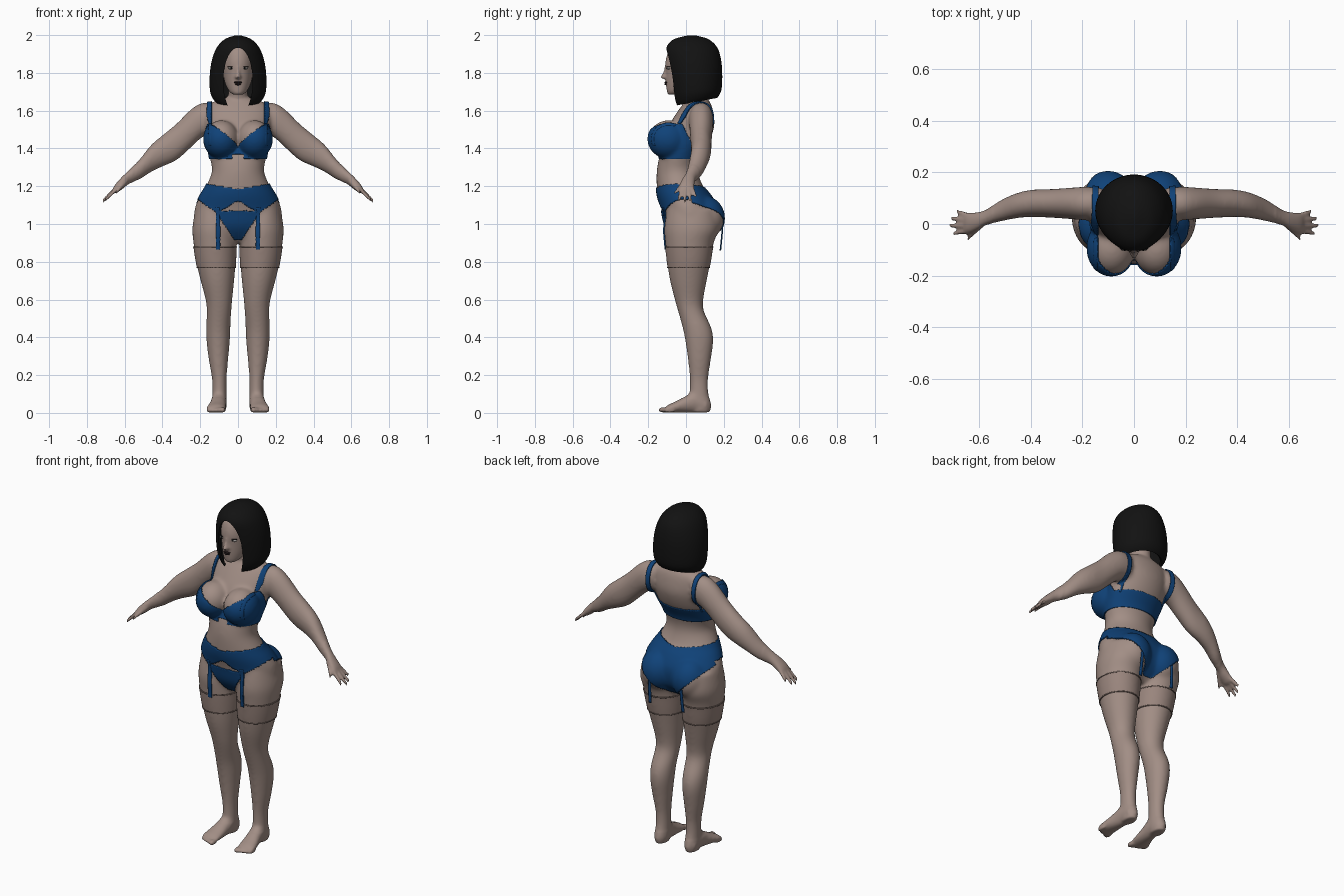
import bpy, bmesh, math
from mathutils import Matrix, Vector

if "Cube" in bpy.data.objects:
    bpy.data.objects.remove(bpy.data.objects["Cube"], do_unlink=True)


def material(name, color):
    m = bpy.data.materials.new(name)
    m.use_nodes = True
    m.diffuse_color = (*color, 1)
    bsdf = m.node_tree.nodes["Principled BSDF"]
    bsdf.inputs["Base Color"].default_value = (*color, 1)
    bsdf.inputs["Roughness"].default_value = 0.8
    return m


SKIN = material("skin", (0.36, 0.27, 0.235))
STOCKING = material("stocking", (0.32, 0.235, 0.205))
TRIM = material("stocking_trim", (0.2, 0.145, 0.125))
BLUE = material("blue_lace", (0.005, 0.055, 0.19))
HAIR = material("black_hair", (0.006, 0.006, 0.006))
LIPS = material("dark_lips", (0.02, 0.012, 0.012))
WHITE = material("eye_white", (0.5, 0.47, 0.45))


def finish(bm, name, mat):
    me = bpy.data.meshes.new(name)
    bm.to_mesh(me)
    bm.free()
    ob = bpy.data.objects.new(name, me)
    bpy.context.collection.objects.link(ob)
    me.materials.append(mat)
    me.shade_smooth()
    return ob


def apply(ob, kind, **settings):
    mod = ob.modifiers.new(kind, kind)
    for key, value in settings.items():
        setattr(mod, key, value)
    bpy.context.view_layer.objects.active = ob
    bpy.ops.object.modifier_apply(modifier=mod.name)


def smooth_path(secs, steps=4):
    # Catmull-Rom through the section values
    pts = [Vector(s) for s in secs]
    out = []
    for i in range(len(pts) - 1):
        a, b, c, d = pts[max(i - 1, 0)], pts[i], pts[i + 1], pts[min(i + 2, len(pts) - 1)]
        for k in range(steps):
            t = k / steps
            out.append(b + 0.5 * t * ((c - a) + t * ((2 * a - 5 * b + 4 * c - d) + t * (3 * (b - c) + d - a))))
    return out + [pts[-1]]


def loft(bm, secs, axis, side=1, n=32, caps=True):
    # Sections are (x, y, z, half size, half size) across the given axis
    u, v = [a for a in range(3) if a != axis]
    rings = []
    for s in smooth_path(secs):
        ring = []
        for k in range(n):
            p = Vector(s[:3])
            p[u] += s[3] * math.cos(math.tau * k / n)
            p[v] += s[4] * math.sin(math.tau * k / n)
            p.x *= side
            ring.append(bm.verts.new(p))
        rings.append(ring)
    for a, b in zip(rings, rings[1:]):
        for k in range(n):
            bm.faces.new((a[k], a[k - 1], b[k - 1], b[k]))
    if caps:
        bm.faces.new(rings[0])
    bm.faces.new(rings[-1])


def upright(z, half_width, front, back, x=0):
    return (x, (front + back) / 2, z, half_width, (back - front) / 2)


def ball(bm, center, size):
    bmesh.ops.create_uvsphere(bm, u_segments=28, v_segments=18, radius=1,
                              matrix=Matrix.Translation(center) @ Matrix.Diagonal((*size, 1)))


# Torso, neck and head
bm = bmesh.new()
torso = [(0.9, 0.05, -0.04, 0.08), (0.95, 0.17, -0.085, 0.13), (1.0, 0.225, -0.113, 0.16),
         (1.08, 0.23, -0.13, 0.165), (1.15, 0.2, -0.15, 0.13), (1.2, 0.17, -0.155, 0.09),
         (1.28, 0.138, -0.155, 0.065), (1.36, 0.152, -0.14, 0.08), (1.44, 0.165, -0.11, 0.125),
         (1.52, 0.175, -0.09, 0.15), (1.58, 0.178, -0.055, 0.147), (1.63, 0.16, -0.02, 0.135),
         (1.655, 0.11, 0.0, 0.12), (1.67, 0.06, 0.01, 0.11)]
loft(bm, [upright(*s) for s in torso], 2, n=48)
neck = [(1.58, 0.07, -0.01, 0.13), (1.66, 0.053, 0.0, 0.115), (1.76, 0.052, -0.02, 0.11)]
loft(bm, [upright(*s) for s in neck], 2)
head = [(1.685, 0.025, -0.095, -0.04), (1.7, 0.045, -0.101, 0.0), (1.74, 0.067, -0.106, 0.08),
        (1.8, 0.081, -0.108, 0.13), (1.86, 0.087, -0.109, 0.15), (1.92, 0.08, -0.09, 0.14),
        (1.96, 0.05, -0.05, 0.1)]
loft(bm, [upright(*s) for s in head], 2)
nose = [(1.84, 0.009, -0.112, -0.08), (1.8, 0.011, -0.122, -0.08), (1.778, 0.017, -0.136, -0.08),
        (1.768, 0.014, -0.12, -0.08)]
loft(bm, [upright(*s) for s in nose], 2)

# Limbs, mirrored
arm = [(0.12, 0.085, 1.565, 0.055, 0.075), (0.19, 0.08, 1.55, 0.065, 0.092), (0.25, 0.08, 1.505, 0.061, 0.102),
       (0.325, 0.08, 1.435, 0.056, 0.098), (0.4, 0.08, 1.387, 0.053, 0.084), (0.46, 0.07, 1.347, 0.049, 0.073),
       (0.52, 0.05, 1.29, 0.042, 0.055), (0.575, 0.025, 1.25, 0.03, 0.037), (0.61, 0.01, 1.22, 0.036, 0.034),
       (0.645, 0.002, 1.19, 0.04, 0.026), (0.66, 0.0, 1.178, 0.034, 0.014)]
fingers = [((0.635, 0.03, 1.195), (0.69, 0.05, 1.147)), ((0.645, 0.012, 1.19), (0.712, 0.023, 1.125)),
           ((0.645, -0.008, 1.19), (0.72, -0.006, 1.118)), ((0.64, -0.026, 1.19), (0.705, -0.037, 1.125)),
           ((0.585, 0.0, 1.23), (0.65, -0.062, 1.16))]
leg = [(1.08, 0.03, 0.225, -0.1, 0.16), (0.98, 0.01, 0.242, -0.115, 0.175), (0.9, 0.009, 0.236, -0.11, 0.147),
       (0.8, 0.012, 0.222, -0.1, 0.13), (0.7, 0.02, 0.198, -0.085, 0.11), (0.6, 0.03, 0.172, -0.06, 0.092),
       (0.54, 0.035, 0.166, -0.043, 0.095), (0.45, 0.04, 0.169, -0.018, 0.135), (0.38, 0.043, 0.167, -0.004, 0.145),
       (0.28, 0.052, 0.155, 0.01, 0.132), (0.18, 0.06, 0.138, 0.02, 0.118), (0.1, 0.06, 0.136, 0.02, 0.12),
       (0.04, 0.06, 0.136, 0.02, 0.134), (0.003, 0.068, 0.13, 0.03, 0.125)]
foot = [(0.1, 0.11, 0.04, 0.034, 0.038), (0.1, 0.05, 0.06, 0.04, 0.059), (0.105, 0, 0.046, 0.042, 0.045),
        (0.112, -0.05, 0.032, 0.048, 0.031), (0.117, -0.09, 0.023, 0.05, 0.022), (0.118, -0.11, 0.016, 0.043, 0.014)]
for side in (1, -1):
    loft(bm, arm, 0, side)
    for root, tip in fingers:
        loft(bm, [(*root, 0.013, 0.016), (*tip, 0.008, 0.011)], 0, side, n=12)
    loft(bm, [((a + b) / 2, (f + k) / 2, z, (b - a) / 2, (k - f) / 2) for z, a, b, f, k in leg], 2, side)
    loft(bm, foot, 1, side)
    for k in range(5):
        ball(bm, (side * (0.081 + 0.0185 * k), -0.118 + 0.008 * k, 0.016 - 0.001 * k),
             (0.015 - 0.0012 * k, 0.03, 0.015 - 0.001 * k))
    ball(bm, (side * 0.088, -0.093, 1.45), (0.092, 0.107, 0.1))
    ball(bm, (side * 0.1, 0.095, 1.03), (0.1, 0.107, 0.115))
bmesh.ops.recalc_face_normals(bm, faces=bm.faces)
body = finish(bm, "body", SKIN)
apply(body, "REMESH", mode="VOXEL", voxel_size=0.007)

# Blend the joined volumes, keeping fingers, toes and face crisper
bm = bmesh.new()
bm.from_mesh(body.data)
fine = bm.verts[:]
trunk = [v for v in fine if abs(v.co.x) < 0.55 and 0.08 < v.co.z < 1.66]
for verts, rounds in ((fine, 3), (trunk, 14)):
    for _ in range(rounds):
        bmesh.ops.smooth_vert(bm, verts=verts, factor=0.5, use_axis_x=True, use_axis_y=True, use_axis_z=True)
bm.to_mesh(body.data)
bm.free()
body.data.shade_smooth()


def garment(name, mat, rule, thickness, cuts=()):
    # Shell over the body where the rule holds; cuts give straight hems
    bm = bmesh.new()
    bm.from_mesh(body.data)
    for axis, value in cuts:
        co, no = Vector(), Vector()
        co[axis], no[axis] = value, 1
        bmesh.ops.bisect_plane(bm, geom=bm.verts[:] + bm.edges[:] + bm.faces[:], plane_co=co, plane_no=no)
    bm.normal_update()
    drop = []
    for f in bm.faces:
        c = f.calc_center_median()
        if not rule(abs(c.x), c.y, c.z, f.normal):
            drop.append(f)
    bmesh.ops.delete(bm, geom=drop, context="FACES")
    ob = finish(bm, name, mat)
    apply(ob, "SOLIDIFY", thickness=thickness, offset=1)
    return ob


def in_bra(x, y, z, n):
    if x > 0.188 or z < 1.345:
        return False
    edge = 1.4 + 0.13 * min(1, x / 0.15) ** 0.7
    if y < -0.02:
        return z < edge and (x > 0.03 or z > 1.37)
    return z < max(1.43, edge - (y + 0.02) * 2)


def in_briefs(x, y, z, n):
    if x > 0.3 or z > 1.185 + 0.15 * x:
        return False
    if y > 0.03:
        return z > 0.925 + max(0, x - 0.03)
    belt = z > (1.125 - 0.6 * x if x < 0.11 else 1.06 + 0.7 * (x - 0.11))
    return belt or 0.9 < z < 1.07 and z > 0.92 + 1.5 * max(0, x - 0.02)


def mirrored(*xs):
    return [(0, s * x) for x in xs for s in (1, -1)]


garment("bra", BLUE, in_bra, 0.006, [(2, 1.345)])
garment("bra_straps", BLUE, lambda x, y, z, n: 0.138 < x < 0.162 and z > 1.42 and abs(n.x) < 0.75,
        0.007, mirrored(0.138, 0.162))
garment("briefs_and_belt", BLUE, in_briefs, 0.006)
garment("front_garters", BLUE, lambda x, y, z, n: 0.096 < x < 0.116 and y < 0 and 0.865 < z < 1.09,
        0.008, mirrored(0.096, 0.116) + [(2, 0.865)])
garment("stocking_bands", STOCKING, lambda x, y, z, n: 0.77 < z < 0.88, 0.003, [(2, 0.77), (2, 0.88)])
garment("stocking_trims", TRIM, lambda x, y, z, n: 0.768 < z < 0.773 or 0.877 < z < 0.882, 0.005,
        [(2, 0.768), (2, 0.773), (2, 0.877), (2, 0.882)])

# Loose rear garters
bm = bmesh.new()
for side in (1, -1):
    loft(bm, [(side * 0.1, 0.196, 1.03, 0.01, 0.004), (side * 0.105, 0.19, 0.94, 0.01, 0.004),
              (side * 0.108, 0.182, 0.86, 0.011, 0.004)], 2, n=8)
bmesh.ops.recalc_face_normals(bm, faces=bm.faces)
finish(bm, "rear_garters", BLUE)

# Bob haircut with an arched face opening
bm = bmesh.new()
bob = [(1.637, 0.118, -0.06, 0.165), (1.66, 0.135, -0.07, 0.178), (1.7, 0.148, -0.08, 0.188),
       (1.78, 0.15, -0.092, 0.192), (1.86, 0.14, -0.102, 0.187), (1.93, 0.115, -0.105, 0.168),
       (1.975, 0.075, -0.07, 0.125), (1.994, 0.03, -0.01, 0.07), (1.999, 0.006, 0.02, 0.04)]
loft(bm, [upright(*s) for s in bob], 2, n=56, caps=False)
for v in bm.verts:
    v.co.z += max(0, 1.74 - v.co.z) * 1.8 * v.co.y
bmesh.ops.recalc_face_normals(bm, faces=bm.faces)
hair = finish(bm, "hair", HAIR)
apply(hair, "SOLIDIFY", thickness=0.014, offset=-1)
bm = bmesh.new()
loft(bm, [(0, -0.3, 1.755, 0.078, 0.178), (0, 0.0, 1.755, 0.078, 0.178)], 1, n=64)
bmesh.ops.recalc_face_normals(bm, faces=bm.faces)
cutter = finish(bm, "face_opening_cutter", HAIR)
cutter.hide_render = True
apply(hair, "BOOLEAN", operation="DIFFERENCE", object=cutter, solver="EXACT")
bpy.data.objects.remove(cutter, do_unlink=True)
bpy.context.view_layer.objects.active = hair
hair.select_set(True)
bpy.ops.object.shade_smooth_by_angle(angle=math.radians(40))

# Face details
bm = bmesh.new()
for side in (1, -1):
    ball(bm, (side * 0.036, -0.09, 1.825), (0.017, 0.013, 0.007))
finish(bm, "eyes", WHITE)
bm = bmesh.new()
for side in (1, -1):
    ball(bm, (side * 0.036, -0.097, 1.825), (0.006, 0.008, 0.006))
    ball(bm, (side * 0.037, -0.092, 1.833), (0.019, 0.012, 0.002))
finish(bm, "irises_and_lashes", HAIR)
bm = bmesh.new()
ball(bm, (0, -0.101, 1.75), (0.022, 0.013, 0.006))
ball(bm, (0, -0.101, 1.741), (0.017, 0.014, 0.007))
finish(bm, "lips", LIPS)
